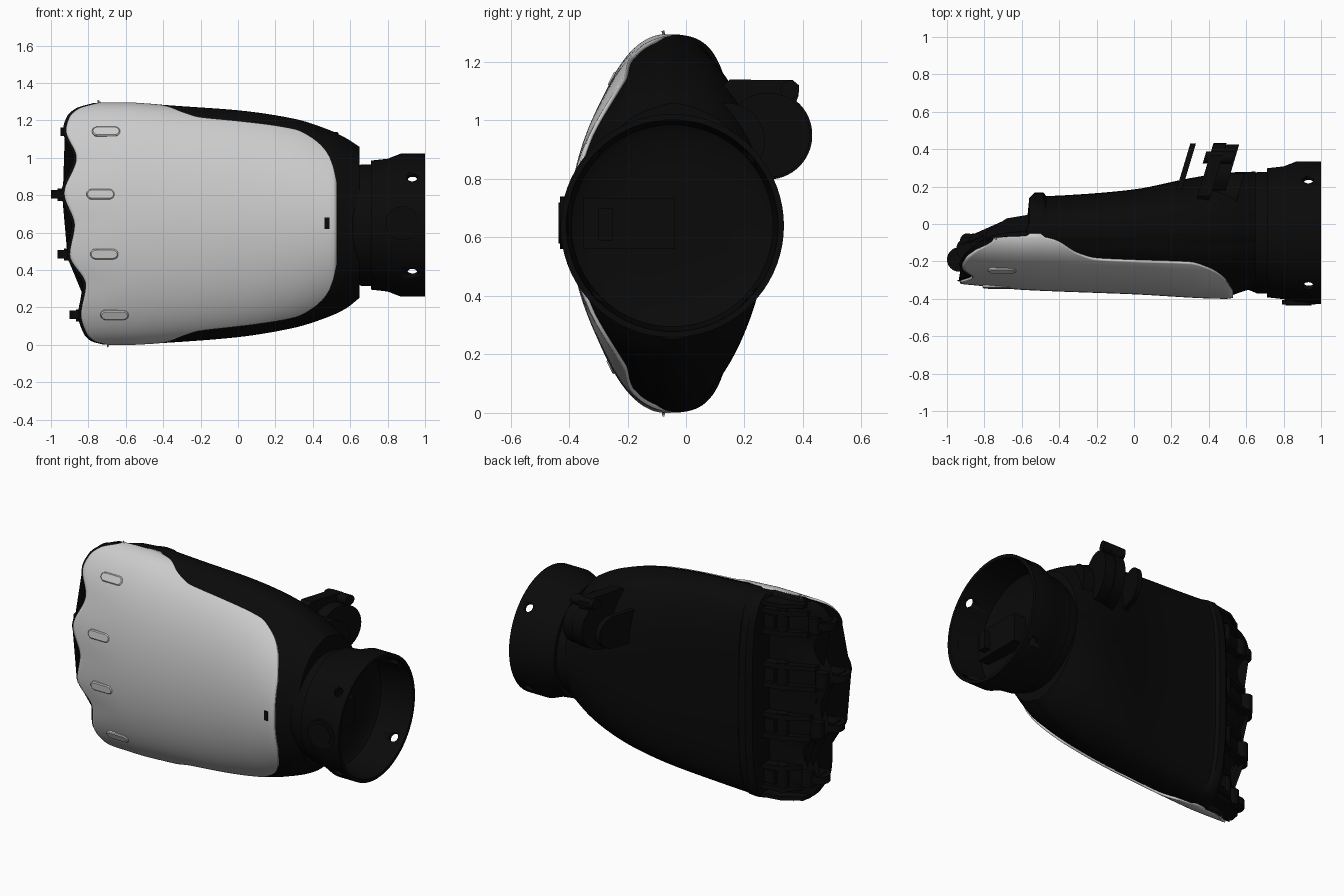
import bpy, bmesh, math
from mathutils import Matrix, Vector

if "Cube" in bpy.data.objects:
    bpy.data.objects.remove(bpy.data.objects["Cube"])

black = bpy.data.materials.new("black_plastic")
black.diffuse_color = (0.003, 0.003, 0.003, 1)
black.use_nodes = True
black.node_tree.nodes["Principled BSDF"].inputs["Base Color"].default_value = black.diffuse_color


def finish(name, bm, mat=black, angle=35, fix=True):
    bmesh.ops.remove_doubles(bm, verts=bm.verts, dist=1e-5)
    if fix:
        bmesh.ops.recalc_face_normals(bm, faces=bm.faces)
    me = bpy.data.meshes.new(name)
    bm.to_mesh(me)
    bm.free()
    ob = bpy.data.objects.new(name, me)
    bpy.context.collection.objects.link(ob)
    if mat:
        me.materials.append(mat)
    bpy.ops.object.select_all(action='DESELECT')
    bpy.context.view_layer.objects.active = ob
    ob.select_set(True)
    bpy.ops.object.shade_smooth_by_angle(angle=math.radians(angle))
    return ob


def interp(t, x):
    """Smooth curve through table points, without overshoot."""
    x = max(t[0][0], min(t[-1][0], x))
    sec = [(q - p) / (b - a) for (a, p), (b, q) in zip(t, t[1:])]
    i = next(k for k in range(len(sec)) if x <= t[k + 1][0])

    def slope(k):
        if k == 0 or k == len(sec):
            return sec[min(k, len(sec) - 1)]
        u, v = sec[k - 1], sec[k]
        return 2 * u * v / (u + v) if u * v > 0 else 0
    h = t[i + 1][0] - t[i][0]
    s = (x - t[i][0]) / h
    return (t[i][1] * (1 + 2 * s) * (1 - s) ** 2 + t[i + 1][1] * s * s * (3 - 2 * s)
            + h * s * (1 - s) * (slope(i) * (1 - s) - slope(i + 1) * s))


# Palm shape along x: z limits, front and back depth, back squareness
Z_LOW = [(-.55, 0), (-.3, .015), (0, .04), (.3, .09), (.5, .155), (.58, .195), (.65, .25)]
Z_TOP = [(-.55, 1.295), (-.3, 1.277), (0, 1.255), (.3, 1.21), (.5, 1.145), (.58, 1.105), (.65, 1.06)]
FRONT = [(-.92, -.325), (-.6, -.352), (0, -.376), (.5, -.40), (.58, -.375), (.65, -.355)]
BACK = [(-.92, -.12), (-.88, -.10), (-.7, -.03), (-.575, -.01), (-.56, .14), (-.53, .168),
        (-.485, .168), (-.47, .15), (-.3, .158), (0, .185), (.3, .245), (.5, .275), (.65, .28)]
POWER = [(-.5, 3.3), (0, 3.2), (.3, 2.7), (.65, 2)]
# Scalloped knuckle edge and rim of the pale shell
EDGE = [(0, -.70), (.02, -.77), (.06, -.81), (.16, -.84), (.32, -.815), (.48, -.90), (.64, -.875),
        (.81, -.93), (1.0, -.865), (1.15, -.92), (1.22, -.90), (1.265, -.85), (1.295, -.75)]
RIM = [(-.5, -.065), (-.42, -.085), (-.3, -.16), (-.2, -.19), (0, -.20), (.3, -.21),
       (.4, -.24), (.48, -.29), (.53, -.36)]
YC = -.07


def palm_point(x, a, inset=0.0, extra=0.0):
    c, s = math.cos(a), math.sin(a)
    inset *= min(1, max(0, (c + .05) * 6))
    lo, hi = interp(Z_LOW, x) + inset, interp(Z_TOP, x) - inset
    n = 2 if c >= 0 else interp(POWER, x)
    z = (lo + hi) / 2 + (hi - lo) / 2 * math.copysign(abs(s) ** (2 / n), s)
    d = abs(c) ** (2 / n)
    y = YC + d * ((interp(FRONT, x) + inset - YC) if c >= 0 else (interp(BACK, x) - YC))
    if x < -.6:
        x = -.6 + (x + .6) * (interp(EDGE, z) - extra + .6) / -.32
    return Vector((x, y, z))


def loft(name, rows, closed, mat):
    bm = bmesh.new()
    grid = [[bm.verts.new(p) for p in r] for r in rows]
    n = len(rows[0])
    for r, q in zip(grid, grid[1:]):
        for j in range(n if closed else n - 1):
            k = (j + 1) % n
            bm.faces.new((r[j], q[j], q[k], r[k]))
    if closed:
        bm.faces.new(grid[0])
        bm.faces.new(grid[-1])
    return finish(name, bm, mat, fix=closed)


# Dark palm body
xs = sorted({-.92 + .04 * i for i in range(40)} | {p[0] for p in BACK} | {.58, .62})
loft("palm_body", [[palm_point(x, 2 * math.pi * j / 160, .014, .015) for j in range(160)] for x in xs],
     True, black)

# Pale front shell
rows = []
for i in range(73):
    x = -.92 + 1.45 * i / 72
    c = (interp(RIM, x) - YC) / (interp(FRONT, x) - YC)
    lim = math.acos(max(-.05, min(.98, c)))
    rows.append([palm_point(x, lim * (j / 50 - 1)) for j in range(101)])
shell = loft("front_shell", rows, False, None)
mod = shell.modifiers.new("thickness", 'SOLIDIFY')
mod.thickness, mod.offset = .014, -1


def prism(name, pts, lo, hi, shear=0.0, along_z=False):
    """Outline in y-z pushed along x (leaning with y), or outline in x-y pushed along z."""
    bm = bmesh.new()
    ends = [[bm.verts.new((u, v, e) if along_z else (e + shear * (u - .3), u, v)) for u, v in pts]
            for e in (lo, hi)]
    for e in ends:
        bm.faces.new(e)
    for j in range(len(pts)):
        k = (j + 1) % len(pts)
        bm.faces.new((ends[0][j], ends[0][k], ends[1][k], ends[1][j]))
    return finish(name, bm)


def box(name, lo, hi):
    return prism(name, [(lo[1], lo[2]), (hi[1], lo[2]), (hi[1], hi[2]), (lo[1], hi[2])], lo[0], hi[0])


def cylinder(name, center, r, length, axis):
    bm = bmesh.new()
    rot = Vector(axis).to_track_quat('Z', 'Y').to_matrix().to_4x4()
    bmesh.ops.create_cone(bm, cap_ends=True, segments=32, radius1=r, radius2=r, depth=length,
                          matrix=Matrix.Translation(center) @ rot)
    return finish(name, bm)


def arc(cy, cz, r, a0, a1, n=24):
    return [(cy + r * math.cos(math.radians(a0 + (a1 - a0) * i / n)),
             cz + r * math.sin(math.radians(a0 + (a1 - a0) * i / n))) for i in range(n + 1)]


def pad(name, x, z, length, width, lift):
    """Rounded bar lying on the shell surface."""
    lo, hi = interp(Z_LOW, x), interp(Z_TOP, x)
    a = math.asin((z - (lo + hi) / 2) / ((hi - lo) / 2))
    p = palm_point(x, a)
    tan = (palm_point(x, a + .02) - palm_point(x, a - .02)).normalized()
    nor = Vector((1, 0, 0)).cross(tan)
    r = width / 2
    out = [(u + sgn * (length / 2 - r), v) for sgn, a0 in ((1, -90), (-1, 90))
           for u, v in arc(0, 0, r, a0, a0 + 180, 10)]
    p.x = x
    bm = bmesh.new()
    rings = [[bm.verts.new(p + Vector((u * (length / 2 - r + r * k) / (length / 2), 0, 0))
                           + tan * v * k + nor * h) for u, v in out]
             for k, h in [(1, -.02), (1, lift * .5), (.8, lift)]]
    for q, t in zip(rings, rings[1:]):
        for j in range(len(out)):
            k = (j + 1) % len(out)
            bm.faces.new((q[j], q[k], t[k], t[j]))
    bm.faces.new(rings[0])
    bm.faces.new(rings[-1])
    finish(name, bm, None)


# Knuckle pads and knuckle joints, one set per finger: z, tip x, tip y, pad x
FINGERS = [(.16, -.90, -.135, -.66), (.485, -.965, -.185, -.715),
           (.805, -1.0, -.19, -.735), (1.14, -.95, -.135, -.705)]
for i, (z, tip, ty, px) in enumerate(FINGERS, 1):
    pad(f"knuckle_pad_{i}", px, z, .15, .055, .01)
    cylinder(f"knuckle_tip_{i}", (tip + .065, ty, z), .065, .045, (0, 0, 1))
    box(f"knuckle_pin_{i}", (tip + .035, ty - .03, z - .035), (tip + .13, ty + .05, z + .03))
    cylinder(f"knuckle_hinge_{i}", (tip + .11, -.09, z), .04, .10, (0, 0, 1))
    side = [(tip + .12, -.15), (-.56, -.15), (-.56, .05), (-.68, .025), (tip + .14, -.055)]
    for sgn in (-1, 1):
        zz = z + sgn * .065
        prism(f"knuckle_bracket_{i}", side, zz - .015, zz + .015, along_z=True)
    cylinder(f"knuckle_axle_{i}", (-.67, -.01, z), .035, .17, (0, 0, 1))
    box(f"knuckle_motor_{i}", (-.64, -.05, z - .04), (-.55, .035, z + .04))
# Side lips of the knuckle recess
lip = [(-.80, -.10), (-.56, -.10), (-.56, .05), (-.68, .03), (-.79, -.04)]
prism("lower_recess_lip", lip, .03, .055, along_z=True)
prism("upper_recess_lip", lip, 1.24, 1.265, along_z=True)
box("shell_keyhole", (.463, -.402, .62), (.488, -.38, .68))

# Wrist cuff: revolved hollow profile
CY, CZ = -.047, .64
profile = [(.6, 0), (.6, .30), (.66, .325), (.71, .325), (.712, .345), (.80, .355), (.87, .382),
           (1, .382), (1, .362), (.79, .345), (.77, .31), (.76, .2), (.76, 0)]
bm = bmesh.new()
vs = [bm.verts.new((x, CY, CZ + r)) for x, r in profile]
es = [bm.edges.new(e) for e in zip(vs, vs[1:])]
bmesh.ops.spin(bm, geom=vs + es, cent=(0, CY, CZ), axis=(1, 0, 0), angle=2 * math.pi, steps=72)
cuff = finish("wrist_cuff", bm)
for sgn in (-1, 1):
    cut = cylinder("hole_cutter", (.932, CY, CZ), .028, 1.0, (0, 1, sgn * .9))
    cut.hide_render = True
    cut.hide_set(True)
    b = cuff.modifiers.new("screw_hole", 'BOOLEAN')
    b.operation, b.object, b.solver = 'DIFFERENCE', cut, 'EXACT'
cylinder("cuff_button_ring", (.88, CY - .372, CZ + .01), .09, .025, (0, 1, 0))
cylinder("cuff_button", (.88, CY - .372, CZ + .01), .07, .034, (0, 1, 0))
box("cuff_socket", (.75, -.35, .56), (.84, -.04, .735))
box("cuff_socket_key", (.75, -.30, .59), (.88, -.25, .70))

# Thumb joint: leaning plates on the back, near the wrist
lobe = arc(.28, .95, .152, -110, 50) + [(.385, 1.085), (.387, 1.12), (.365, 1.138), (.15, 1.14),
                                        (.08, 1.08), (.08, .86)]
prism("thumb_housing", lobe, .385, .455, .3)
prism("thumb_drum", arc(.28, .95, .145, 0, 345, 40), .45, .525, .3)
prism("thumb_knob", arc(.355, 1.105, .032, 0, 345, 20), .36, .515, .3)
prism("thumb_lever", arc(.33, .95, .10, -90, 90) + [(.12, 1.05), (.12, .85)], .262, .292, .3)
prism("thumb_socket", arc(.14, .93, .13, 0, 350, 36), .40, .60, .3)
